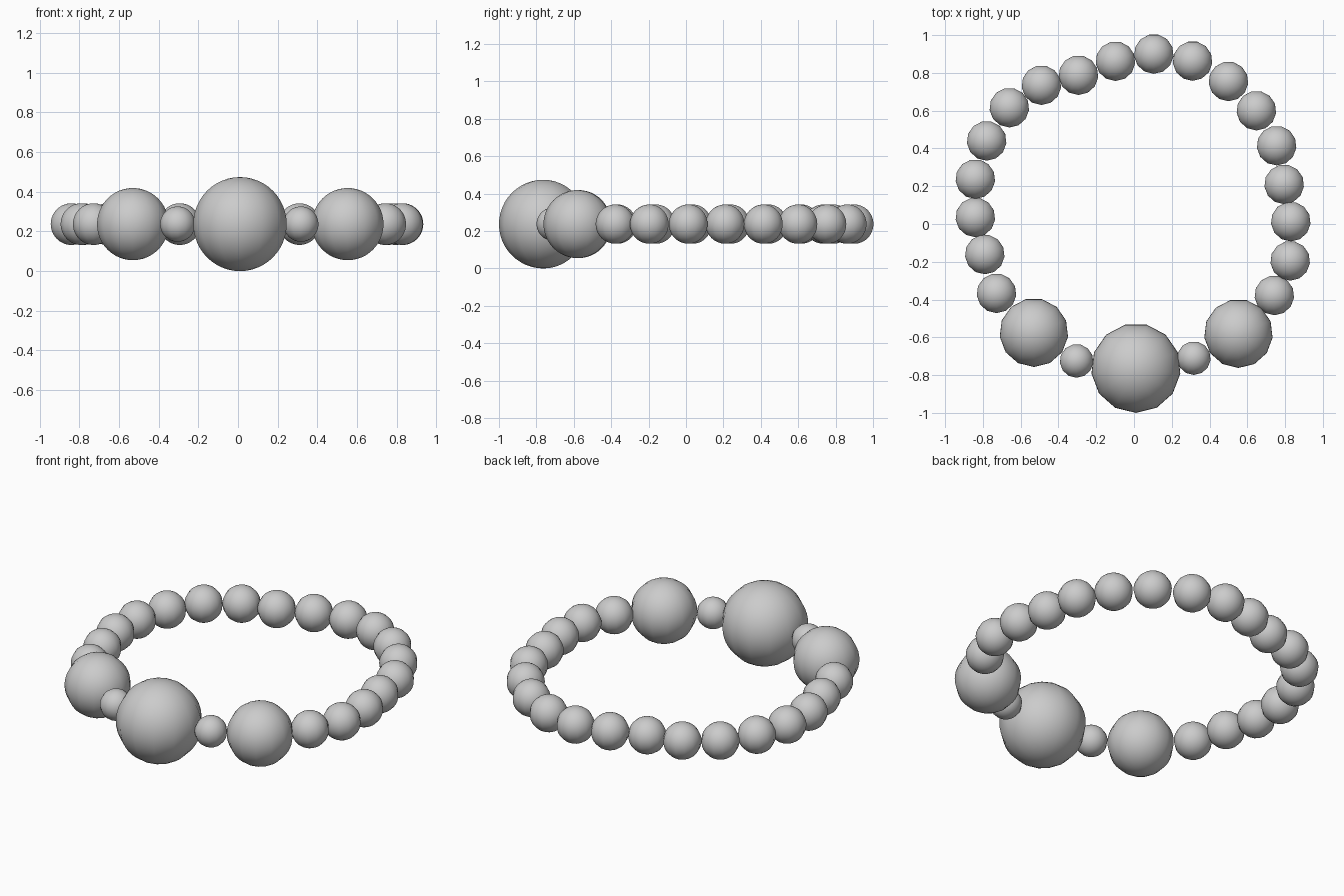
import bpy, bmesh, math
from mathutils import Matrix

if "Cube" in bpy.data.objects:
    bpy.data.objects.remove(bpy.data.objects["Cube"])

SIDES, RINGS, Z = 13, 24, 0.237


def bead(name, x, y, r):
    bm = bmesh.new()
    bmesh.ops.create_uvsphere(bm, u_segments=SIDES, v_segments=RINGS, radius=r)
    # turn the bead so one meridian points to the front (-y)
    v = max(bm.verts, key=lambda p: p.co.xy.length)
    turn = -math.pi / 2 - math.atan2(v.co.y, v.co.x)
    bmesh.ops.rotate(bm, verts=bm.verts, cent=(0, 0, 0),
                     matrix=Matrix.Rotation(turn, 3, 'Z'))
    for f in bm.faces:
        f.smooth = True
    me = bpy.data.meshes.new(name)
    bm.to_mesh(me)
    bm.free()
    ob = bpy.data.objects.new(name, me)
    ob.location = (x, y, Z)
    bpy.context.collection.objects.link(ob)


# large centre bead, two medium beads and the small spacers between them
bead("centre_bead", 0.01, -0.763, 0.237)
bead("medium_bead_right", 0.553, -0.58, 0.182)
bead("medium_bead_left", -0.53, -0.575, 0.182)
bead("spacer_bead_right", 0.317, -0.71, 0.089)
bead("spacer_bead_left", -0.304, -0.725, 0.089)

# string of equal beads around the back, slightly irregular
string = [(0.743, -0.378), (0.827, -0.195), (0.83, 0.013), (0.795, 0.21),
          (0.755, 0.415), (0.648, 0.60), (0.50, 0.755), (0.31, 0.863),
          (0.105, 0.90), (-0.098, 0.862), (-0.294, 0.788), (-0.49, 0.735),
          (-0.66, 0.616), (-0.78, 0.44), (-0.84, 0.238), (-0.84, 0.035),
          (-0.79, -0.161), (-0.728, -0.367)]
for i, (x, y) in enumerate(string):
    bead(f"string_bead_{i + 1}", x, y, 0.105)
